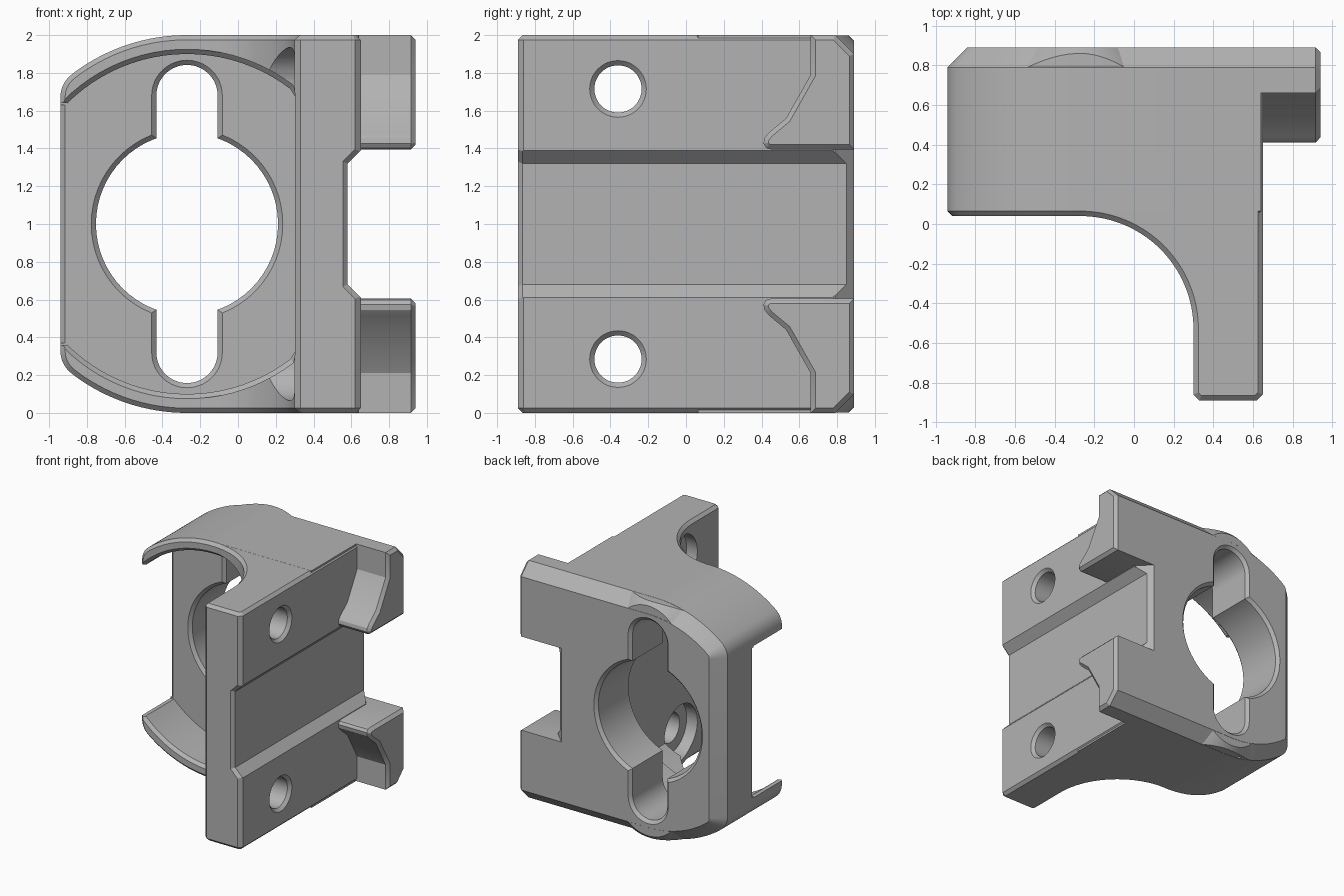
import bpy, bmesh
from math import sin, cos, radians, pi
from mathutils import Vector

cube = bpy.data.objects.get("Cube")
if cube:
    bpy.data.objects.remove(cube)

grey = bpy.data.materials.new("plain grey")
grey.use_nodes = True
grey.diffuse_color = (0.45, 0.45, 0.45, 1)
grey.node_tree.nodes["Principled BSDF"].inputs["Base Color"].default_value = (0.45, 0.45, 0.45, 1)

CX = -0.27      # axis of the round socket
C = 0.025       # small edge chamfer


def arc(cx, cy, r, a0, a1, n):
    angles = [radians(a0 + (a1 - a0) * i / n) for i in range(n + 1)]
    return [(cx + r * cos(a), cy + r * sin(a)) for a in angles]


def capsule(r, h, n=32):
    """Upright slot outline around the socket axis; h = 0 gives a circle."""
    if h == 0:
        return arc(CX, 1, r, 0, 360, 2 * n)[:-1]
    return arc(CX, 1 + h, r, 0, 180, n) + arc(CX, 1 - h, r, 180, 360, n)


def inset(pts, d):
    """Mitred inward offset of a closed outline."""
    n = len(pts)
    area = sum(pts[i - 1][0] * pts[i][1] - pts[i][0] * pts[i - 1][1] for i in range(n))
    sign = 1 if area > 0 else -1
    out = []
    for i in range(n):
        p, a, b = Vector(pts[i]), Vector(pts[i - 1]), Vector(pts[(i + 1) % n])
        e, f = (p - a).normalized(), (b - p).normalized()
        na, nb = Vector((-e.y, e.x)) * sign, Vector((-f.y, f.x)) * sign
        q = p + (na + nb) * (d / (1 + na.dot(nb)))
        out.append((q.x, q.y))
    return out


def loft(name, axis, layers):
    """Solid through matching outlines placed along an axis."""
    place = {"x": lambda u, v, t: (t, u, v),
             "y": lambda u, v, t: (u, t, v),
             "z": lambda u, v, t: (u, v, t)}[axis]
    bm = bmesh.new()
    rings = [[bm.verts.new(place(u, v, t)) for u, v in pts] for t, pts in layers]
    for lo, hi in zip(rings, rings[1:]):
        for i in range(len(lo)):
            bm.faces.new((lo[i - 1], lo[i], hi[i], hi[i - 1]))
    bm.faces.new(rings[0])
    bm.faces.new(rings[-1])
    bmesh.ops.recalc_face_normals(bm, faces=bm.faces)
    mesh = bpy.data.meshes.new(name)
    bm.to_mesh(mesh)
    bm.free()
    mesh.materials.append(grey)
    ob = bpy.data.objects.new(name, mesh)
    bpy.context.collection.objects.link(ob)
    return ob


def combine(ob, other, operation):
    mod = ob.modifiers.new(operation, "BOOLEAN")
    mod.operation, mod.solver, mod.object = operation, "EXACT", other
    bpy.context.view_layer.objects.active = ob
    bpy.ops.object.modifier_apply(modifier=mod.name)
    bpy.data.objects.remove(other)


def rect(u0, u1, v0, v1):
    return [(u0, v0), (u1, v0), (u1, v1), (u0, v1)]


def flip(pts):
    return [(u, 2 - v) for u, v in reversed(pts)]


# Socket block: rounded outline, wide chamfer behind, small one on the lip
upper = ([(0.64, 2)] + arc(CX, 1, 1, 90, 127.7, 24)[:-1]
         + arc(-0.79, 1.672, 0.15, 127.7, 180, 8))
outline = upper + flip(upper)
body = loft("bracket", "y", [(0.04, inset(outline, C)), (0.04 + C, outline),
                             (0.79, outline), (0.89, inset(outline, 0.1))])

# Raised rims around the slot ends, kept inside the outline
rim = loft("slot_rim", "y", [(0.5, capsule(0.39, 0.68)), (0.789, capsule(0.39, 0.68)),
                             (0.889, capsule(0.29, 0.68))])
limit = inset(outline, 0.001)
combine(rim, loft("rim_limit", "y", [(0.4, limit), (1, limit)]), "INTERSECT")
combine(body, rim, "UNION")

# Mounting plate with a large concave sweep into the hood
plate = arc(CX, -0.53, 0.57, 90, 0, 32) + [
    (0.3, -0.86), (0.33, -0.89), (0.62, -0.89), (0.65, -0.86), (0.65, 0.78), (CX, 0.78)]
small = inset(plate, C)
combine(body, loft("mounting_plate", "z", [(0.0005, small), (C, plate), (2 - C, plate),
                                           (1.9995, small)]), "UNION")

# Socket pocket, open to the front and left
def pocket(r):
    return [(min(u, 0.3005), v) for u, v in capsule(r, 0, 48)]

combine(body, loft("pocket_cutter", "y", [(-1.1, pocket(0.9 + C)), (0.04, pocket(0.9 + C)),
                                          (0.04 + C, pocket(0.9)), (0.44, pocket(0.9))]),
        "DIFFERENCE")
tips = rect(-1.2, -0.905, 0.36, 1.64)
combine(body, loft("tip_cutter", "y", [(-0.2, tips), (0.44, tips)]), "DIFFERENCE")
wedge = [(-0.96, 0.485), (-0.96, 0.425), (-0.9, 0.425)]
combine(body, loft("edge_cutter", "z", [(0.37, wedge), (1.63, wedge)]), "DIFFERENCE")

# Keyhole opening: round bore plus upright slot, both with chamfered rims
for name, r, h in (("bore_cutter", 0.482, 0), ("slot_cutter", 0.162, 0.68)):
    wide, narrow = capsule(r + 0.035, h), capsule(r, h)
    combine(body, loft(name, "y", [(0.43, wide), (0.465, narrow), (0.865, narrow),
                                   (0.9, wide)]), "DIFFERENCE")

# Wide groove along the outer face of the plate
groove = [(0.58, 0.68), (0.8, 0.46), (0.8, 1.54), (0.58, 1.32)]
flared = inset(groove, -0.035)
combine(body, loft("groove_cutter", "y", [(-0.9, flared), (-0.865, groove), (0.865, groove),
                                          (0.9, flared)]), "DIFFERENCE")

# Screw holes with counterbores on the inner side
for z in (0.285, 1.715):
    def ring(r):
        return arc(-0.36, z, r, 0, 360, 48)[:-1]
    combine(body, loft("counterbore_cutter", "x", [(-0.5, ring(0.22)), (0.4, ring(0.22))]),
            "DIFFERENCE")
    combine(body, loft("screw_cutter", "x", [(0.2, ring(0.125)), (0.65 - C, ring(0.125)),
                                             (0.66, ring(0.16))]), "DIFFERENCE")

# Hooked tabs on the outer face
hook = [(0.66, 2), (0.66, 1.79), (0.53, 1.56), (0.44, 1.485), (0.415, 1.455), (0.41, 1.425),
        (0.425, 1.402), (0.45, 1.395), (0.89, 1.395), (0.89, 1.9), (0.79, 2)]
for profile in (hook, flip(hook)):
    combine(body, loft("hooked_tab", "x", [(0.5, profile), (0.94 - C, profile),
                                           (0.94, inset(profile, C))]), "UNION")

bpy.ops.object.select_all(action="DESELECT")
body.select_set(True)
bpy.context.view_layer.objects.active = body
bpy.ops.object.shade_smooth_by_angle(angle=radians(25))
